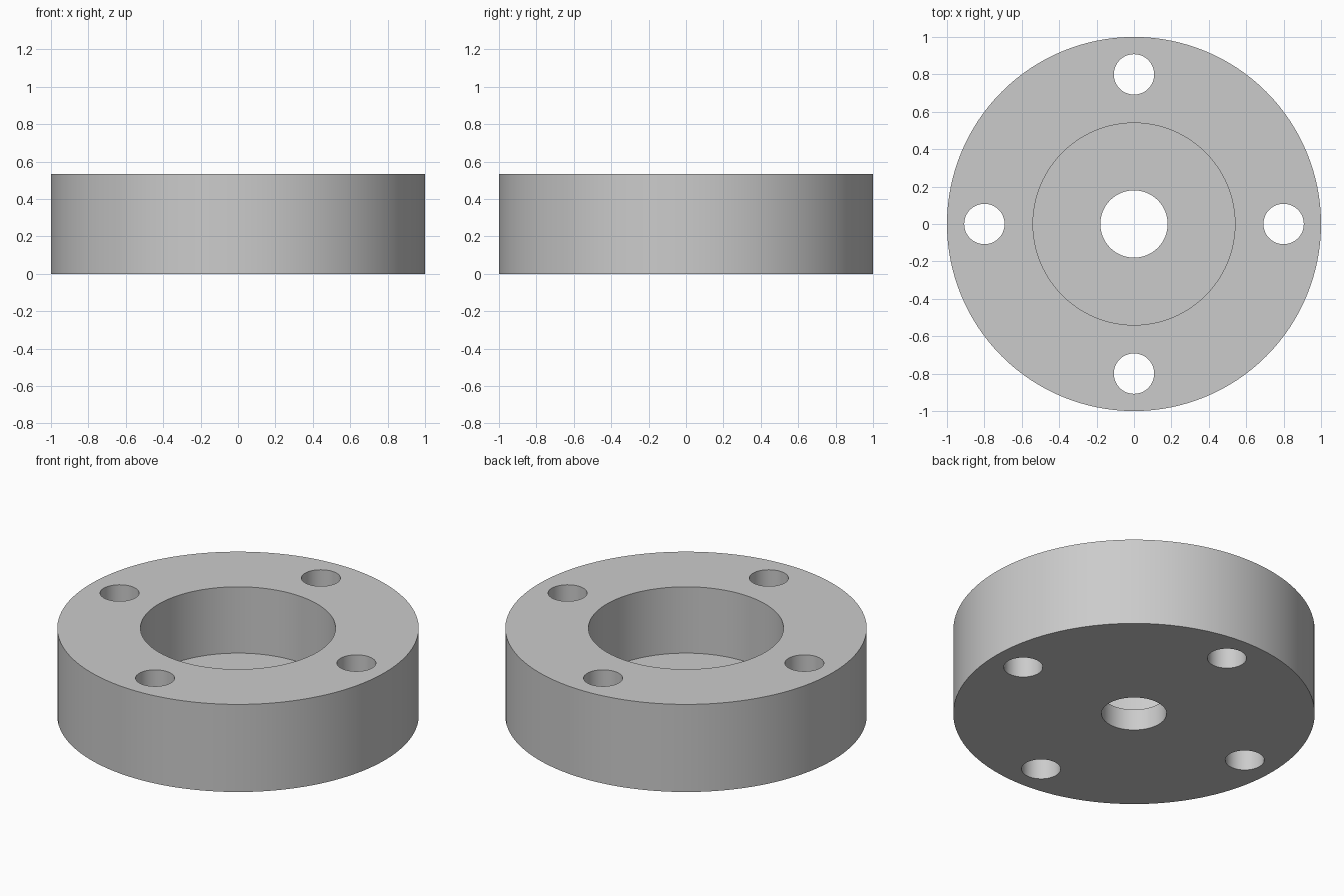
import bpy
import math

HEIGHT = 0.535
FLOOR = 0.13

old = bpy.data.objects.get("Cube")
if old:
    bpy.data.objects.remove(old, do_unlink=True)

grey = bpy.data.materials.new("plain grey")
grey.use_nodes = True
colour = (0.6, 0.6, 0.6, 1)
grey.diffuse_color = colour
grey.node_tree.nodes["Principled BSDF"].inputs["Base Color"].default_value = colour


def cylinder(name, radius, bottom, top, x=0, y=0, sides=96):
    bpy.ops.mesh.primitive_cylinder_add(
        vertices=sides, radius=radius, depth=top - bottom,
        location=(x, y, (bottom + top) / 2))
    obj = bpy.context.object
    obj.name = name
    obj.data.materials.append(grey)
    return obj


# Solid disc body
body = cylinder("flange_body", 1, 0, HEIGHT, sides=128)

# Cutters: counterbore, centre hole and four bolt holes
cutters = [
    cylinder("counterbore_cutter", 0.54, FLOOR, HEIGHT + 0.1),
    cylinder("centre_hole_cutter", 0.18, -0.1, HEIGHT, sides=64),
]
for i in range(4):
    angle = i * math.pi / 2
    cutters.append(cylinder("bolt_hole_cutter", 0.108, -0.1, HEIGHT + 0.1,
                            0.8 * math.cos(angle), 0.8 * math.sin(angle), 48))

# Cut each hole, then discard its cutter
for cutter in cutters:
    cutter.hide_render = True
    bpy.ops.object.select_all(action='DESELECT')
    body.select_set(True)
    bpy.context.view_layer.objects.active = body
    cut = body.modifiers.new("hole", 'BOOLEAN')
    cut.operation = 'DIFFERENCE'
    cut.solver = 'EXACT'
    cut.object = cutter
    bpy.ops.object.modifier_apply(modifier=cut.name)
    bpy.data.objects.remove(cutter, do_unlink=True)

# Smooth round walls with crisp rims
bpy.ops.object.shade_smooth_by_angle(angle=math.radians(30))
